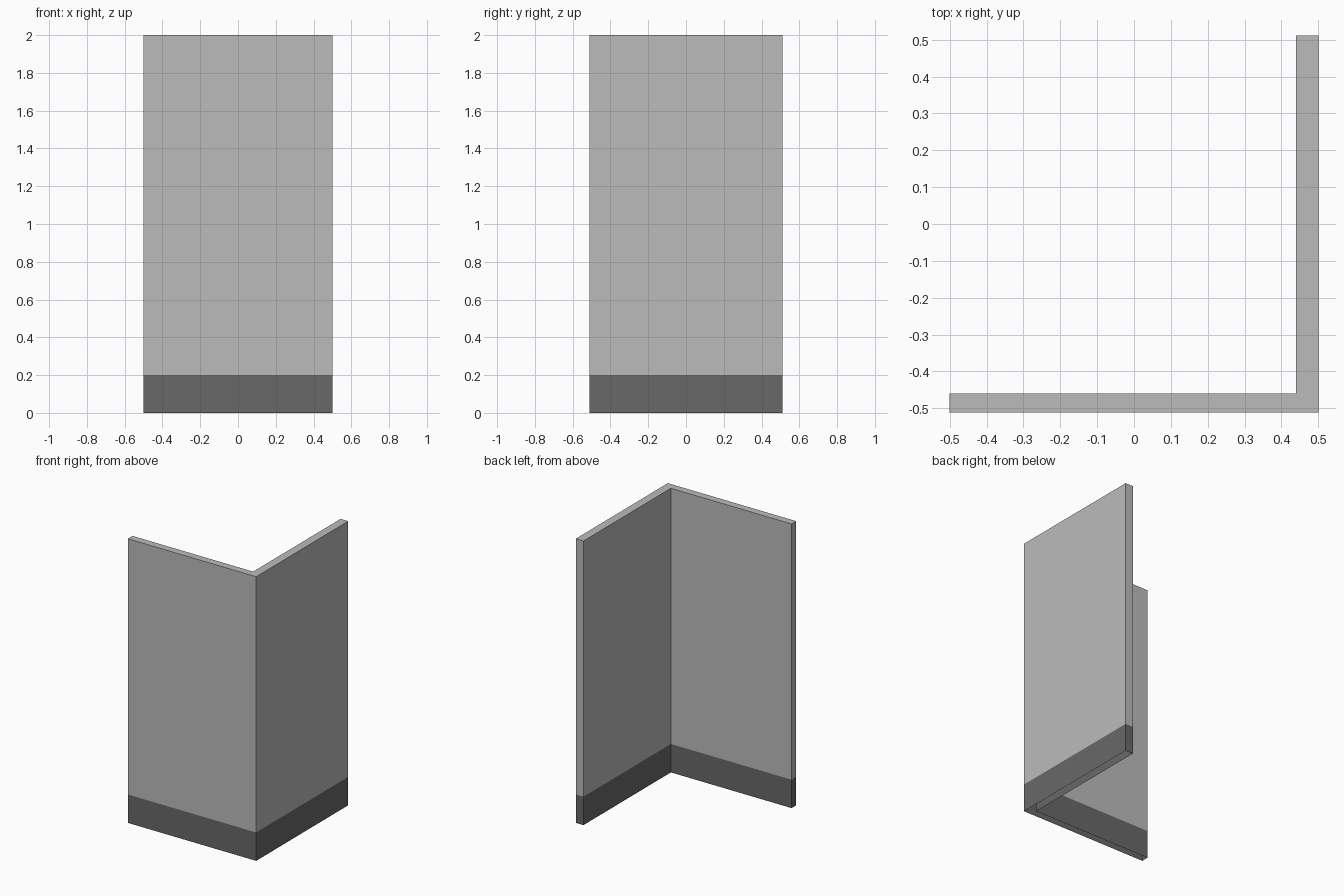
import bpy, bmesh

if "Cube" in bpy.data.objects:
    bpy.data.objects.remove(bpy.data.objects["Cube"])

H, BAND = 2.0, 0.2

def material(name, v):
    m = bpy.data.materials.new(name)
    m.diffuse_color = (v, v, v, 1)
    m.use_nodes = True
    m.node_tree.nodes["Principled BSDF"].inputs["Base Color"].default_value = m.diffuse_color
    return m

# L-shaped footprint, counter-clockwise seen from above
outline = [(-0.5, -0.512), (0.5, -0.512), (0.5, 0.512),
           (0.44, 0.512), (0.44, -0.46), (-0.5, -0.46)]

# Corner wall: stacked rings, open underneath, capped on top
bm = bmesh.new()
rings = [[bm.verts.new((x, y, z)) for x, y in outline] for z in (0, BAND, H)]
n = len(outline)
for level, (low, high) in enumerate(zip(rings, rings[1:])):
    for i in range(n):
        j = (i + 1) % n
        face = bm.faces.new((low[i], low[j], high[j], high[i]))
        face.material_index = 1 if level == 0 else 0  # dark skirting band
bm.faces.new(rings[-1])

mesh = bpy.data.meshes.new("corner_wall")
bm.to_mesh(mesh)
bm.free()
mesh.materials.append(material("wall grey", 0.5))
mesh.materials.append(material("skirting dark grey", 0.14))
wall = bpy.data.objects.new("corner_wall", mesh)
bpy.context.collection.objects.link(wall)
